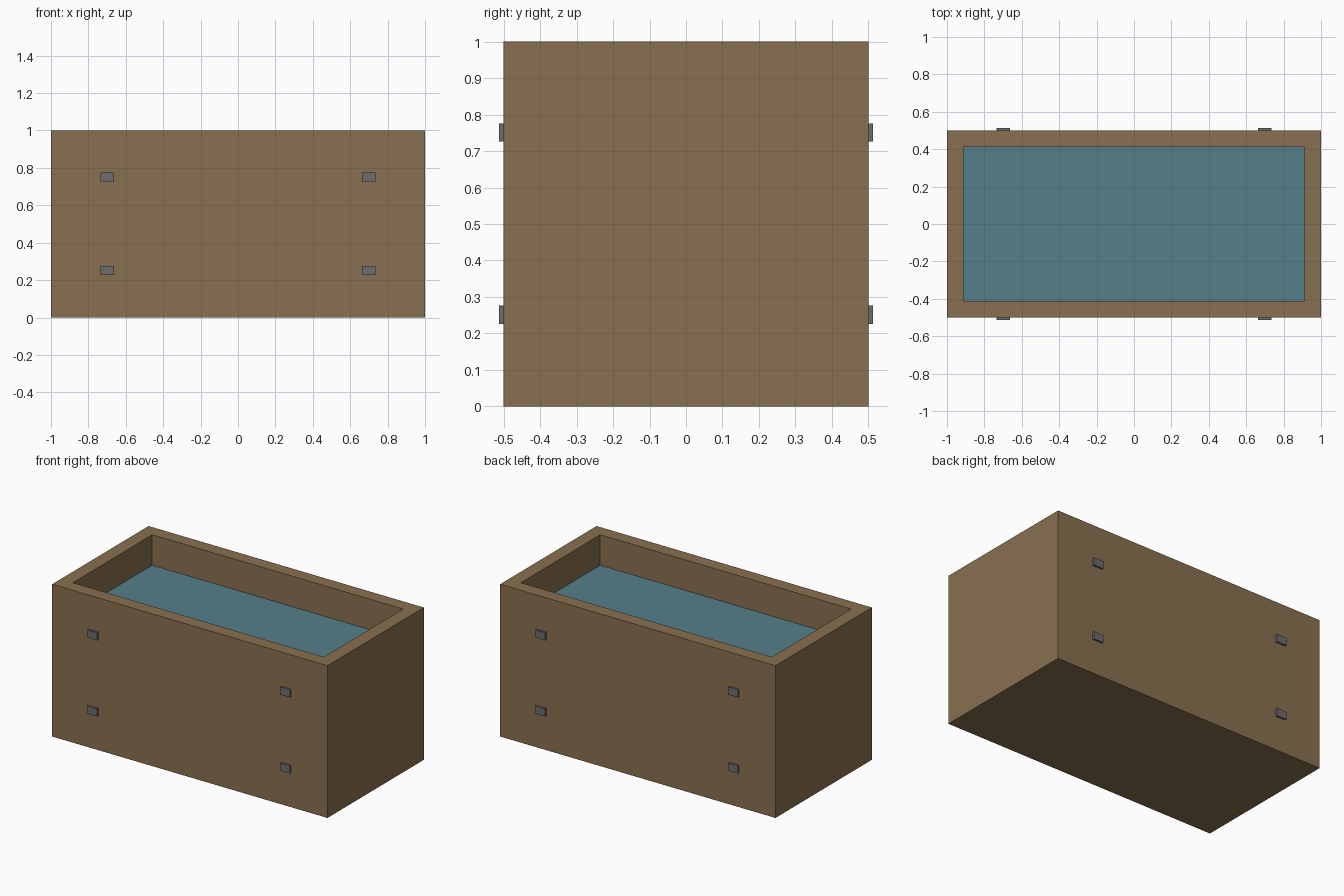
import bpy
import bmesh
from mathutils import Matrix, Vector

cube = bpy.data.objects.get("Cube")
if cube:
    bpy.data.objects.remove(cube, do_unlink=True)

WALL = 0.088
WATER_Z = 0.8


def material(name, color):
    mat = bpy.data.materials.new(name)
    mat.use_nodes = True
    mat.diffuse_color = (*color, 1)
    bsdf = next(n for n in mat.node_tree.nodes if n.type == 'BSDF_PRINCIPLED')
    bsdf.inputs["Base Color"].default_value = (*color, 1)
    return mat


def finish(bm, name, mat):
    bmesh.ops.recalc_face_normals(bm, faces=bm.faces)
    mesh = bpy.data.meshes.new(name)
    bm.to_mesh(mesh)
    bm.free()
    mesh.materials.append(mat)
    obj = bpy.data.objects.new(name, mesh)
    bpy.context.collection.objects.link(obj)
    return obj


def box_mesh(center, size):
    bm = bmesh.new()
    matrix = Matrix.Translation(center) @ Matrix.Diagonal(Vector((*size, 1)))
    bmesh.ops.create_cube(bm, size=1, matrix=matrix)
    return bm


wood = material("brown wood", (0.25, 0.16, 0.08))
blue = material("water blue", (0.09, 0.21, 0.26))
metal = material("dark grey metal", (0.15, 0.15, 0.16))

# Walls: a box inset at both ends and opened right through
bm = box_mesh((0, 0, 0.5), (2, 1, 1))
ends = [f for f in bm.faces if abs(f.normal.z) > 0.9]
bmesh.ops.inset_individual(bm, faces=ends, thickness=WALL, use_even_offset=True)
rims = [e for f in ends for e in f.edges]
bmesh.ops.delete(bm, geom=ends, context='FACES_ONLY')
bmesh.ops.bridge_loops(bm, edges=rims)
finish(bm, "tank_walls", wood)

# Floor panel set between the walls
inner = (2 - 2 * WALL, 1 - 2 * WALL)
finish(box_mesh((0, 0, WALL / 2), (*inner, WALL)), "tank_floor", wood)

# Water resting on the floor
depth = WATER_Z - WALL
finish(box_mesh((0, 0, WALL + depth / 2), (*inner, depth)), "water", blue)

# Metal bolts on the front and back walls
for side, y in (("front", -0.5), ("back", 0.5)):
    for hand, x in (("right", -0.7), ("left", 0.7)):
        for level, z in (("lower", 0.251), ("upper", 0.751)):
            finish(box_mesh((x, y, z), (0.072, 0.025, 0.05)),
                   f"{side}_{hand}_{level}_bolt", metal)
